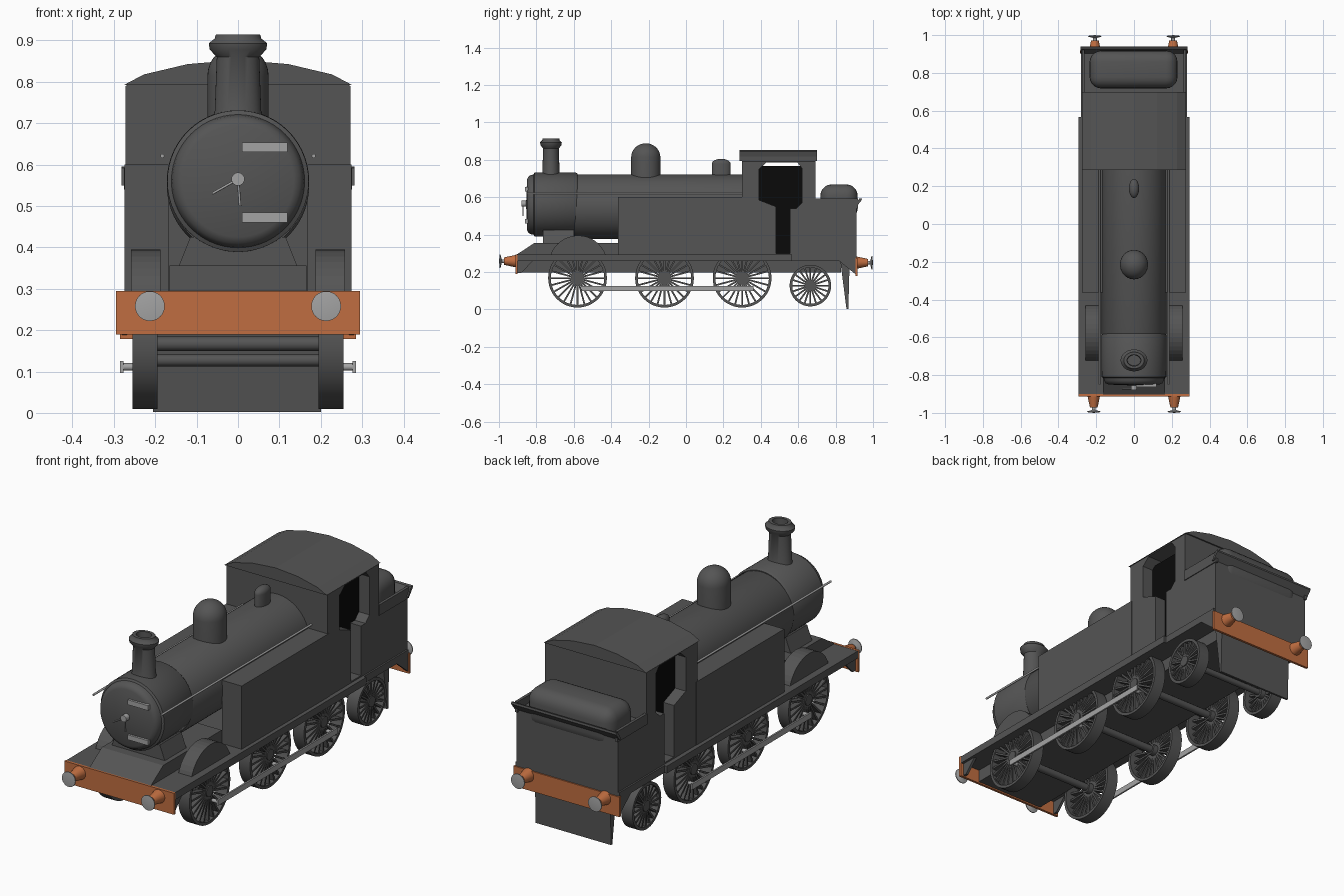
import bpy, bmesh, math
from mathutils import Matrix, Vector

if "Cube" in bpy.data.objects:
    bpy.data.objects.remove(bpy.data.objects["Cube"])


def material(name, color):
    m = bpy.data.materials.new(name)
    m.use_nodes = True
    m.diffuse_color = (*color, 1)
    m.node_tree.nodes["Principled BSDF"].inputs["Base Color"].default_value = (*color, 1)
    return m


GREY = material("dark grey paint", (0.09, 0.09, 0.09))
ORANGE = material("orange paint", (0.53, 0.155, 0.052))
STEEL = material("light steel", (0.37, 0.37, 0.37))
BLACK = material("black interior", (0.003, 0.003, 0.003))

TURN = {"x": Matrix.Rotation(math.pi / 2, 4, "Y"),
        "y": Matrix.Rotation(-math.pi / 2, 4, "X"),
        "z": Matrix.Identity(4)}


def finish(name, bm, mat, smooth=False):
    bmesh.ops.recalc_face_normals(bm, faces=bm.faces)
    me = bpy.data.meshes.new(name)
    bm.to_mesh(me)
    bm.free()
    me.materials.append(mat)
    ob = bpy.data.objects.new(name, me)
    bpy.context.collection.objects.link(ob)
    if smooth:
        bpy.ops.object.select_all(action="DESELECT")
        ob.select_set(True)
        bpy.context.view_layer.objects.active = ob
        bpy.ops.object.shade_smooth_by_angle(angle=math.radians(40))
    return ob


def prism(name, pts, a, b, axis, mat=GREY):
    """Extrude a profile from a to b; pts are (y,z) for x and (x,z) for y."""
    bm = bmesh.new()
    place = (lambda p: (a, p[0], p[1])) if axis == "x" else (lambda p: (p[0], a, p[1]))
    face = bm.faces.new([bm.verts.new(place(p)) for p in pts])
    new = bmesh.ops.extrude_face_region(bm, geom=[face])["geom"]
    step = Vector((b - a, 0, 0) if axis == "x" else (0, b - a, 0))
    bmesh.ops.translate(bm, vec=step, verts=[v for v in new if isinstance(v, bmesh.types.BMVert)])
    return finish(name, bm, mat)


def box(name, x0, x1, y0, y1, z0, z1, mat=GREY):
    return prism(name, [(y0, z0), (y1, z0), (y1, z1), (y0, z1)], x0, x1, "x", mat)


def lathe(name, profile, loc, axis="z", mat=GREY, segs=40, scale=(1, 1, 1)):
    """Revolve (radius, height) points about an axis."""
    bm = bmesh.new()
    vs = [bm.verts.new((r, 0, h)) for r, h in profile]
    edges = [bm.edges.new(e) for e in zip(vs, vs[1:])]
    bmesh.ops.spin(bm, geom=vs + edges, cent=(0, 0, 0), axis=(0, 0, 1),
                   angle=math.tau, steps=segs, use_merge=True)
    bmesh.ops.remove_doubles(bm, verts=bm.verts, dist=1e-5)
    bm.transform(Matrix.Translation(loc) @ Matrix.Diagonal((*scale, 1)) @ TURN[axis])
    return finish(name, bm, mat, True)


def rod(name, p, q, r, mat=STEEL, segs=12):
    p, q = Vector(p), Vector(q)
    bm = bmesh.new()
    rot = (q - p).to_track_quat("Z", "Y").to_matrix().to_4x4()
    bmesh.ops.create_cone(bm, cap_ends=True, segments=segs, radius1=r, radius2=r,
                          depth=(q - p).length, matrix=Matrix.Translation((p + q) / 2) @ rot)
    return finish(name, bm, mat, True)


def dome(name, y, rx, ry, base, top):
    arc = [(math.cos(t * math.pi / 16), math.sin(t * math.pi / 16) * rx) for t in range(9)]
    lathe(name, [(1, base - top + rx)] + arc, (0, y, top - rx), scale=(rx, ry, 1))


def wheel(name, sx, y, z, r, spokes):
    x, half = sx * 0.225, 0.03
    lathe(name + "_rim", [(r - 0.014, -half), (r, -half), (r, half), (r - 0.014, half),
                          (r - 0.014, -half)], (x, y, z), "x", segs=48)
    lathe(name + "_hub", [(0, -half), (0.026, -half), (0.026, half), (0, half)], (x, y, z), "x", segs=20)
    bm = bmesh.new()
    for i in range(spokes):
        m = (Matrix.Translation((x + sx * 0.01, y, z)) @ Matrix.Rotation(math.tau * i / spokes, 4, "X")
             @ Matrix.Translation((0, 0, r / 2 + 0.005)) @ Matrix.Diagonal((0.03, 0.009, r - 0.02, 1)))
        bmesh.ops.create_cube(bm, size=1, matrix=m)
    finish(name + "_spokes", bm, GREY)


# Boiler and smokebox
AXIS_Z = 0.56
lathe("smokebox", [(0, -0.855), (0.135, -0.85), (0.15, -0.843), (0.158, -0.83), (0.161, -0.815),
                   (0.171, -0.81), (0.172, -0.59), (0.165, -0.58), (0, -0.58)],
      (0, 0, AXIS_Z), "y", segs=56)
lathe("boiler", [(0, -0.595), (0.166, -0.595), (0.172, -0.58), (0.172, 0.32), (0, 0.32)],
      (0, 0, 0.549), "y", segs=56)
prism("smokebox_saddle", [(-0.145, 0.35), (0.145, 0.35), (0.115, 0.425), (-0.115, 0.425)],
      -0.765, -0.6, "y")

# Chimney and domes
lathe("chimney", [(0.056, 0.69), (0.046, 0.73), (0.042, 0.86), (0.056, 0.878), (0.058, 0.893),
                  (0.046, 0.905), (0.044, 0.914), (0.03, 0.914), (0.028, 0.86), (0, 0.86)],
      (0, -0.722, 0), scale=(1.22, 1, 1))
dome("steam_dome", -0.215, 0.074, 0.078, 0.66, 0.888)
dome("safety_valve_cover", 0.188, 0.027, 0.05, 0.68, 0.805)

# Smokebox door fittings
for z in (0.472, 0.642):
    box("door_hinge", 0.01, 0.12, -0.862, -0.845, z - 0.012, z + 0.012, STEEL)
rod("door_knob", (0, -0.88, 0.565), (0, -0.85, 0.565), 0.016, STEEL, 16)
rod("door_handle_side", (0, -0.872, 0.565), (-0.062, -0.872, 0.53), 0.003)
rod("door_handle_down", (0, -0.872, 0.565), (0.005, -0.872, 0.5), 0.003)

# Footplate, frame and front platform
box("footplate", -0.293, 0.293, -0.905, 0.566, 0.258, 0.293)
box("rear_footplate", -0.28, 0.28, 0.566, 0.91, 0.258, 0.293)
box("underframe", -0.185, 0.185, -0.9, 0.83, 0.197, 0.27)
prism("front_platform", [(-0.905, 0.293), (-0.81, 0.356), (-0.36, 0.356), (-0.36, 0.293)],
      -0.165, 0.165, "x")

# Cab with cut doorways
roof = [(-0.272, 0.79), (-0.225, 0.815), (-0.12, 0.84), (0, 0.85),
        (0.12, 0.84), (0.225, 0.815), (0.272, 0.79)]
cab = prism("cab", roof + [(0.272, 0.27), (-0.272, 0.27)], 0.3, 0.693, "y")
doorway = [(0.39, 0.585), (0.48, 0.55), (0.48, 0.3), (0.555, 0.3), (0.555, 0.54), (0.59, 0.54),
           (0.62, 0.57), (0.62, 0.755), (0.595, 0.785), (0.43, 0.785), (0.39, 0.75)]
cutter = prism("doorway_cutter", doorway, -0.4, 0.4, "x")
cutter.hide_render = True
cut = cab.modifiers.new("doorways", "BOOLEAN")
cut.object = cutter
cut.solver = "EXACT"
bpy.context.view_layer.update()
cab.data = bpy.data.meshes.new_from_object(cab.evaluated_get(bpy.context.evaluated_depsgraph_get()))
cab.modifiers.clear()
bpy.data.objects.remove(cutter)
box("cab_interior", -0.215, 0.215, 0.38, 0.63, 0.296, 0.766, BLACK)
prism("cab_roof", [(x * 1.01, z + 0.003) for x, z in roof], 0.287, 0.7, "y")

# Coal bunker with flared rear lip
box("bunker", -0.272, 0.272, 0.69, 0.912, 0.27, 0.555)
prism("bunker_rear_lip", [(0.9, 0.55), (0.912, 0.55), (0.94, 0.585), (0.938, 0.595), (0.926, 0.592)],
      -0.282, 0.282, "x")
coal = box("coal_load", -0.235, 0.23, 0.718, 0.918, 0.48, 0.668)
bevel = coal.modifiers.new("rounded", "BEVEL")
bevel.width, bevel.segments = 0.06, 5
for p in coal.data.polygons:
    p.use_smooth = True

# Axles and the plate hanging under the bunker
DRIVERS = (-0.58, -0.115, 0.3)
for y in DRIVERS:
    rod("axle", (-0.22, y, 0.167), (0.22, y, 0.167), 0.018, GREY)
rod("trailing_axle", (-0.22, 0.665, 0.127), (0.22, 0.665, 0.127), 0.015, GREY)
prism("rear_guard", [(0.825, 0.26), (0.875, 0.26), (0.868, 0.002), (0.858, 0.002)], -0.205, 0.2, "x")

# Buffer beams
box("front_beam", -0.295, 0.295, -0.912, -0.9, 0.19, 0.294, ORANGE)
box("rear_beam", -0.285, 0.285, 0.906, 0.918, 0.178, 0.275, ORANGE)

# Parts repeated on both sides
for sx, side in ((1, "left"), (-1, "right")):
    box(side + "_tank", sx * 0.168, sx * 0.274, -0.363, 0.31, 0.28, 0.6)
    box(side + "_bunker_rim", sx * 0.262, sx * 0.276, 0.69, 0.92, 0.54, 0.592)
    prism(side + "_valance", [(-0.905, 0.29), (-0.905, 0.195), (-0.88, 0.195), (-0.82, 0.258),
                              (0.82, 0.258), (0.91, 0.185), (0.91, 0.29)],
          sx * 0.268, sx * 0.28, "x")
    arc = [(-0.577 + 0.157 * math.cos(t * math.pi / 20), 0.238 + 0.157 * math.sin(t * math.pi / 20))
           for t in range(2, 19)]
    prism(side + "_splasher", arc, sx * 0.187, sx * 0.258, "x")
    rod(side + "_handrail", (sx * 0.183, -0.85, 0.621), (sx * 0.183, 0.31, 0.621), 0.005)
    box(side + "_coupling_rod", sx * 0.277, sx * 0.285, -0.56, 0.36, 0.097, 0.125, STEEL)
    for y in DRIVERS:
        wheel(side + "_driving_wheel", sx, y, 0.167, 0.157, 24)
        rod(side + "_crank_pin", (sx * 0.235, y + 0.03, 0.111), (sx * 0.283, y + 0.03, 0.111), 0.009)
    wheel(side + "_trailing_wheel", sx, 0.665, 0.127, 0.111, 20)
    for d, x, z in ((-1, 0.213, 0.258), (1, 0.207, 0.25)):
        loc = (sx * x, 0, z)
        lathe(side + "_buffer_socket", [(0, d * 0.905), (0.034, d * 0.905), (0.03, d * 0.925),
                                        (0.02, d * 0.972), (0, d * 0.972)], loc, "y", ORANGE, 20)
        lathe(side + "_buffer_head", [(0, d * 0.965), (0.01, d * 0.965), (0.01, d * 0.985),
                                      (0.036, d * 0.992), (0.036, d * 0.996), (0, d)],
              loc, "y", STEEL, 24)
